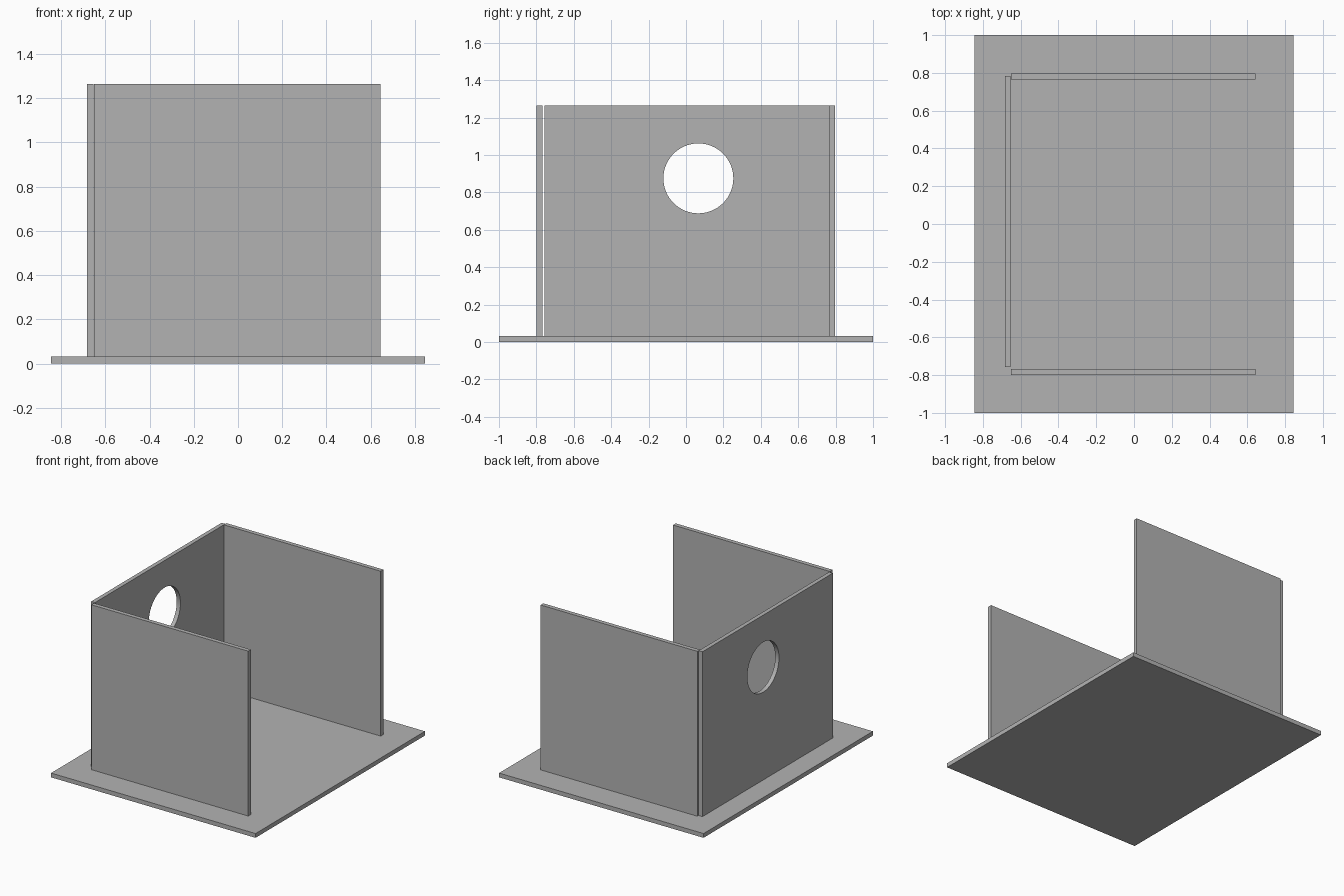
import bpy
import math

old = bpy.data.objects.get("Cube")
if old:
    bpy.data.objects.remove(old, do_unlink=True)

# Single plain grey for every panel
grey = bpy.data.materials.new("plain_grey")
grey.use_nodes = True
colour = (0.45, 0.45, 0.45, 1)
grey.diffuse_color = colour
grey.node_tree.nodes["Principled BSDF"].inputs["Base Color"].default_value = colour


def panel(name, x, y, z):
    """Flat box panel spanning the given (min, max) ranges."""
    bpy.ops.mesh.primitive_cube_add(size=1)
    obj = bpy.context.object
    obj.name = name
    for v in obj.data.vertices:
        for i, (lo, hi) in enumerate((x, y, z)):
            v.co[i] = lo if v.co[i] < 0 else hi
    obj.data.materials.append(grey)
    return obj


THICK = 0.032
TOP = 1.264
wall_z = (THICK, TOP)

# Base plate
panel("base_plate", (-0.845, 0.845), (-1, 1), (0, THICK))

# Front and back walls
panel("front_wall", (-0.652, 0.644), (-0.799, -0.767), wall_z)
panel("back_wall", (-0.652, 0.644), (0.765, 0.797), wall_z)

# Right side wall with a round opening
side = panel("right_wall", (-0.684, -0.653), (-0.756, 0.783), wall_z)
bpy.ops.mesh.primitive_cylinder_add(
    vertices=64, radius=0.187, depth=0.4,
    location=(-0.668, 0.066, 0.875), rotation=(0, math.pi / 2, 0))
cutter = bpy.context.object
cutter.name = "opening_cutter"
cutter.data.materials.append(grey)
cutter.hide_render = True

cut = side.modifiers.new("round_opening", 'BOOLEAN')
cut.operation = 'DIFFERENCE'
cut.solver = 'EXACT'
cut.object = cutter
bpy.ops.object.select_all(action='DESELECT')
side.select_set(True)
bpy.context.view_layer.objects.active = side
bpy.ops.object.modifier_apply(modifier=cut.name)
bpy.data.objects.remove(cutter, do_unlink=True)

# Smooth rim of the opening, sharp panel edges
bpy.ops.object.shade_smooth_by_angle(angle=math.radians(30))
